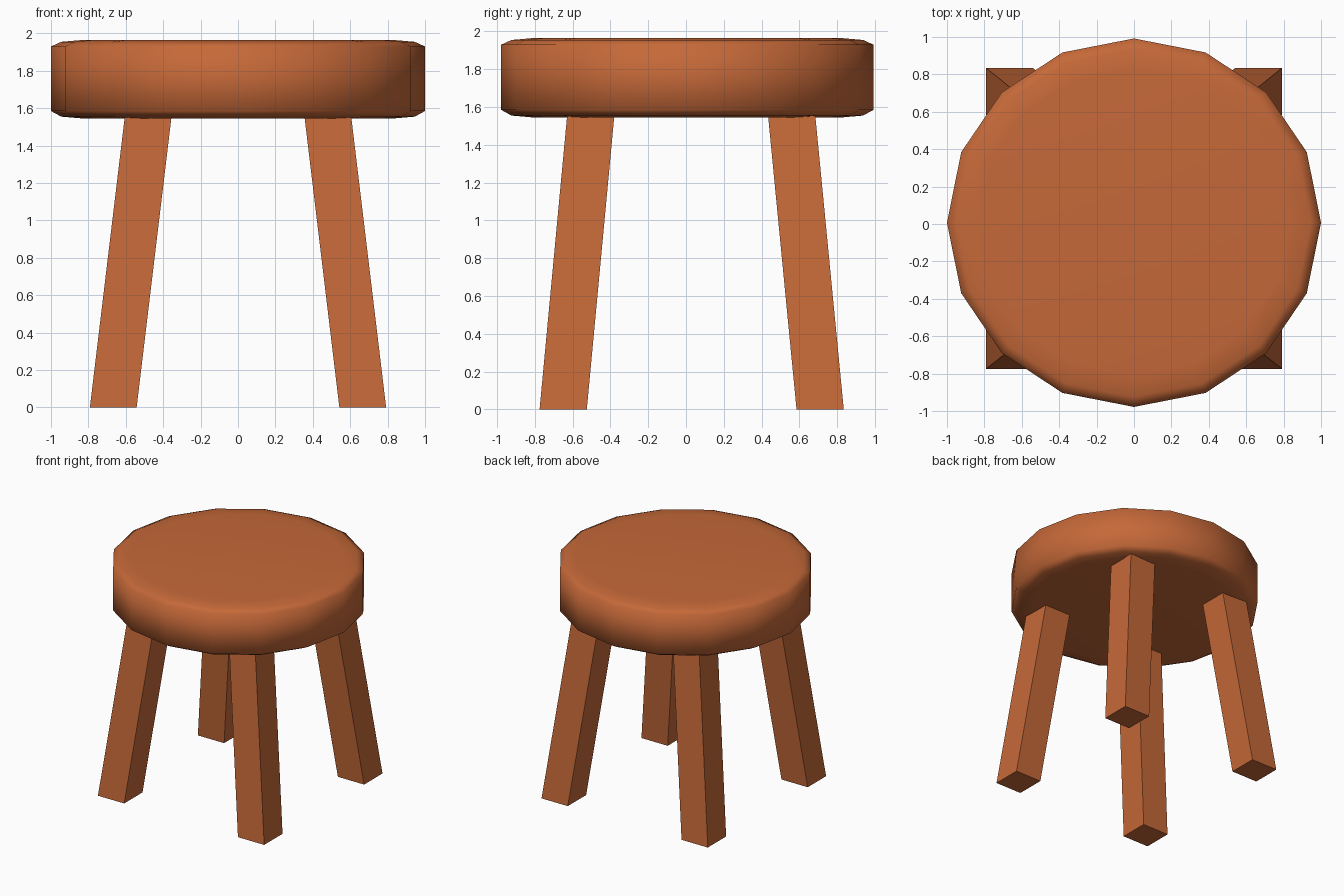
import bpy, bmesh
from math import cos, sin, tau

if "Cube" in bpy.data.objects:
    bpy.data.objects.remove(bpy.data.objects["Cube"])

wood = bpy.data.materials.new("orange_wood")
wood.diffuse_color = (0.56, 0.14, 0.04, 1)
wood.use_nodes = True
wood.node_tree.nodes["Principled BSDF"].inputs["Base Color"].default_value = wood.diffuse_color


def make_object(name, bm, smooth=False):
    bmesh.ops.recalc_face_normals(bm, faces=bm.faces)
    for f in bm.faces:
        f.smooth = smooth
    mesh = bpy.data.meshes.new(name)
    bm.to_mesh(mesh)
    bm.free()
    mesh.materials.append(wood)
    obj = bpy.data.objects.new(name, mesh)
    bpy.context.collection.objects.link(obj)
    return obj


def loft(bm, rings):
    """Skin a stack of closed point loops and cap both ends."""
    loops = [[bm.verts.new(p) for p in ring] for ring in rings]
    n = len(loops[0])
    for a, b in zip(loops, loops[1:]):
        for i in range(n):
            j = (i + 1) % n
            bm.faces.new((a[i], a[j], b[j], b[i]))
    bm.faces.new(loops[0][::-1])
    bm.faces.new(loops[-1])


# Seat: 16-sided disc with softened rims, smooth shaded
SIDES = 16
profile = [(0.83, 1.545), (0.945, 1.555), (1.0, 1.585),
           (1.0, 1.93), (0.945, 1.955), (0.83, 1.965)]
bm = bmesh.new()
loft(bm, [[(r * cos(tau * i / SIDES), 0.007 + 0.985 * r * sin(tau * i / SIDES), z)
           for i in range(SIDES)] for r, z in profile])
make_object("seat", bm, smooth=True)


# Legs: square posts splayed outwards, tops set into the seat
def leg(name, side, foot_y, top_y):
    h = 0.125
    square = [(-h, -h), (h, -h), (h, h), (-h, h)]
    bm = bmesh.new()
    loft(bm, [[(side * x + dx, y + dy, z) for dx, dy in square]
              for x, y, z in ((0.667, foot_y, 0), (0.475, top_y, 1.6))])
    make_object(name, bm)


for side, label in ((-1, "left"), (1, "right")):
    leg(f"front_{label}_leg", side, -0.65, -0.50)
    leg(f"back_{label}_leg", side, 0.71, 0.555)
